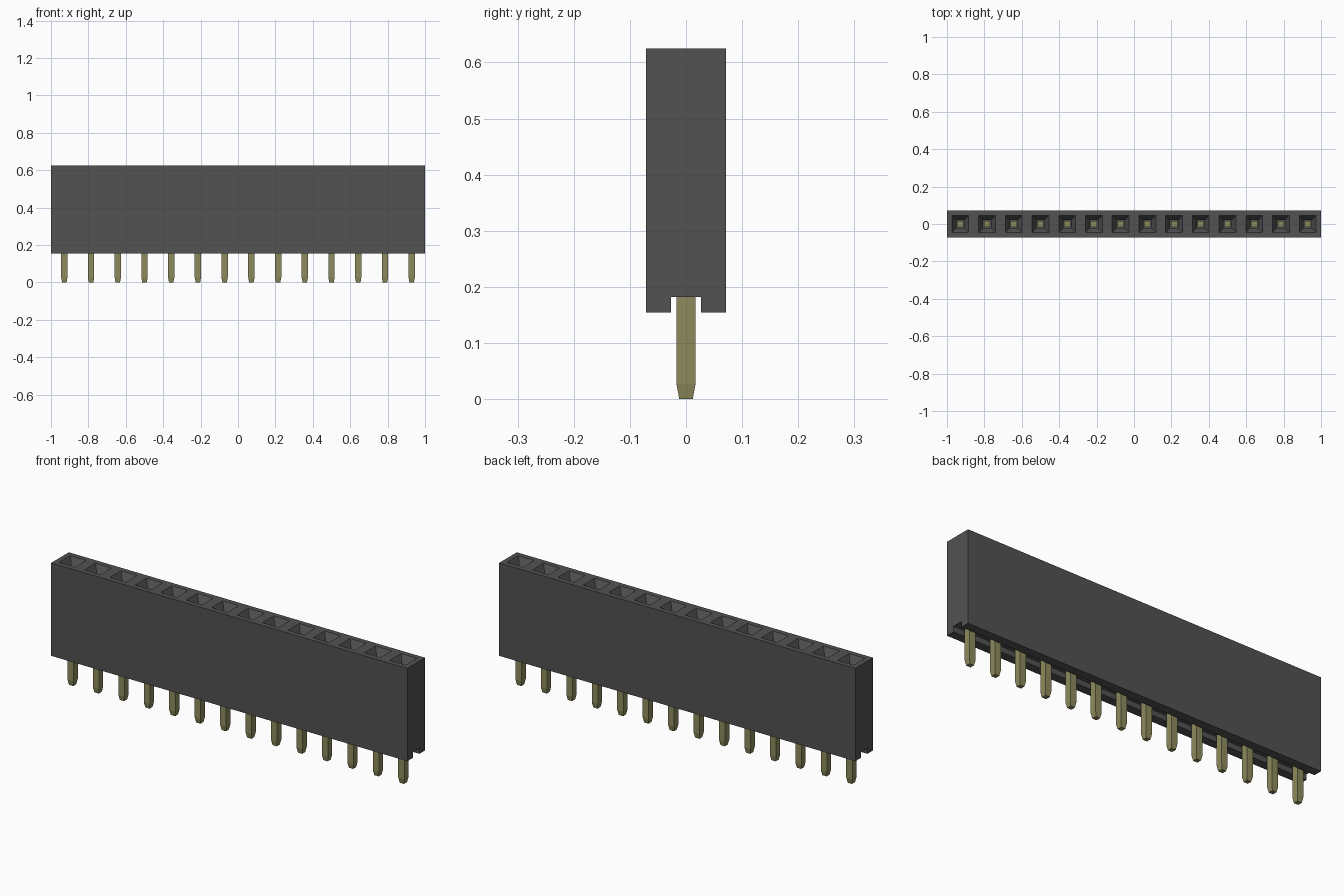
import bpy
import bmesh

if "Cube" in bpy.data.objects:
    bpy.data.objects.remove(bpy.data.objects["Cube"])

COUNT = 14
PITCH = 2 / COUNT
HALF_Y = 0.071
Z_BOTTOM, Z_TOP = 0.154, 0.625
CENTRES = [-1 + PITCH * (i + 0.5) for i in range(COUNT)]


def material(name, colour):
    m = bpy.data.materials.new(name)
    m.use_nodes = True
    m.diffuse_color = colour
    bsdf = m.node_tree.nodes["Principled BSDF"]
    bsdf.inputs["Base Color"].default_value = colour
    bsdf.inputs["Roughness"].default_value = 0.6
    return m


def finish(bm, name, mat):
    bmesh.ops.remove_doubles(bm, verts=bm.verts, dist=1e-5)
    bmesh.ops.recalc_face_normals(bm, faces=bm.faces)
    mesh = bpy.data.meshes.new(name)
    bm.to_mesh(mesh)
    bm.free()
    mesh.materials.append(mat)
    obj = bpy.data.objects.new(name, mesh)
    bpy.context.collection.objects.link(obj)
    return obj


def loft(bm, x, rings, cap_start=False):
    """Join rectangular rings (half x, half y, z) and cap the last one."""
    loops = [[bm.verts.new((x + sx * hx, sy * hy, z))
              for sx, sy in ((-1, -1), (1, -1), (1, 1), (-1, 1))]
             for hx, hy, z in rings]
    for a, b in zip(loops, loops[1:]):
        for i in range(4):
            j = (i + 1) % 4
            bm.faces.new((a[i], a[j], b[j], b[i]))
    bm.faces.new(loops[-1])
    if cap_start:
        bm.faces.new(loops[0][::-1])


black = material("black plastic", (0.085, 0.085, 0.085, 1))
gold = material("pale gold", (0.27, 0.26, 0.11, 1))

# Housing: channelled section swept along x, with a funnel socket per cell
bm = bmesh.new()
CHANNEL_Y, CHANNEL_Z = 0.027, 0.182
section = [(-HALF_Y, Z_TOP), (-HALF_Y, Z_BOTTOM), (-CHANNEL_Y, Z_BOTTOM),
           (-CHANNEL_Y, CHANNEL_Z), (CHANNEL_Y, CHANNEL_Z),
           (CHANNEL_Y, Z_BOTTOM), (HALF_Y, Z_BOTTOM), (HALF_Y, Z_TOP)]
stations = [[bm.verts.new((-1 + i * PITCH, y, z)) for y, z in section]
            for i in range(COUNT + 1)]
for a, b in zip(stations, stations[1:]):
    for k in range(len(section) - 1):
        bm.faces.new((a[k], a[k + 1], b[k + 1], b[k]))
bm.faces.new(stations[0])
bm.faces.new(stations[-1])
for x in CENTRES:
    loft(bm, x, [(PITCH / 2, HALF_Y, Z_TOP), (0.045, 0.045, Z_TOP),
                 (0.021, 0.021, Z_TOP - 0.045), (0.021, 0.021, 0.22)])
finish(bm, "housing", black)

# Contact pins with tapered tips
for n, x in enumerate(CENTRES, 1):
    bm = bmesh.new()
    loft(bm, x, [(0.012, 0.012, 0), (0.017, 0.017, 0.027),
                 (0.017, 0.017, 0.32)], cap_start=True)
    finish(bm, f"contact_pin_{n:02d}", gold)
